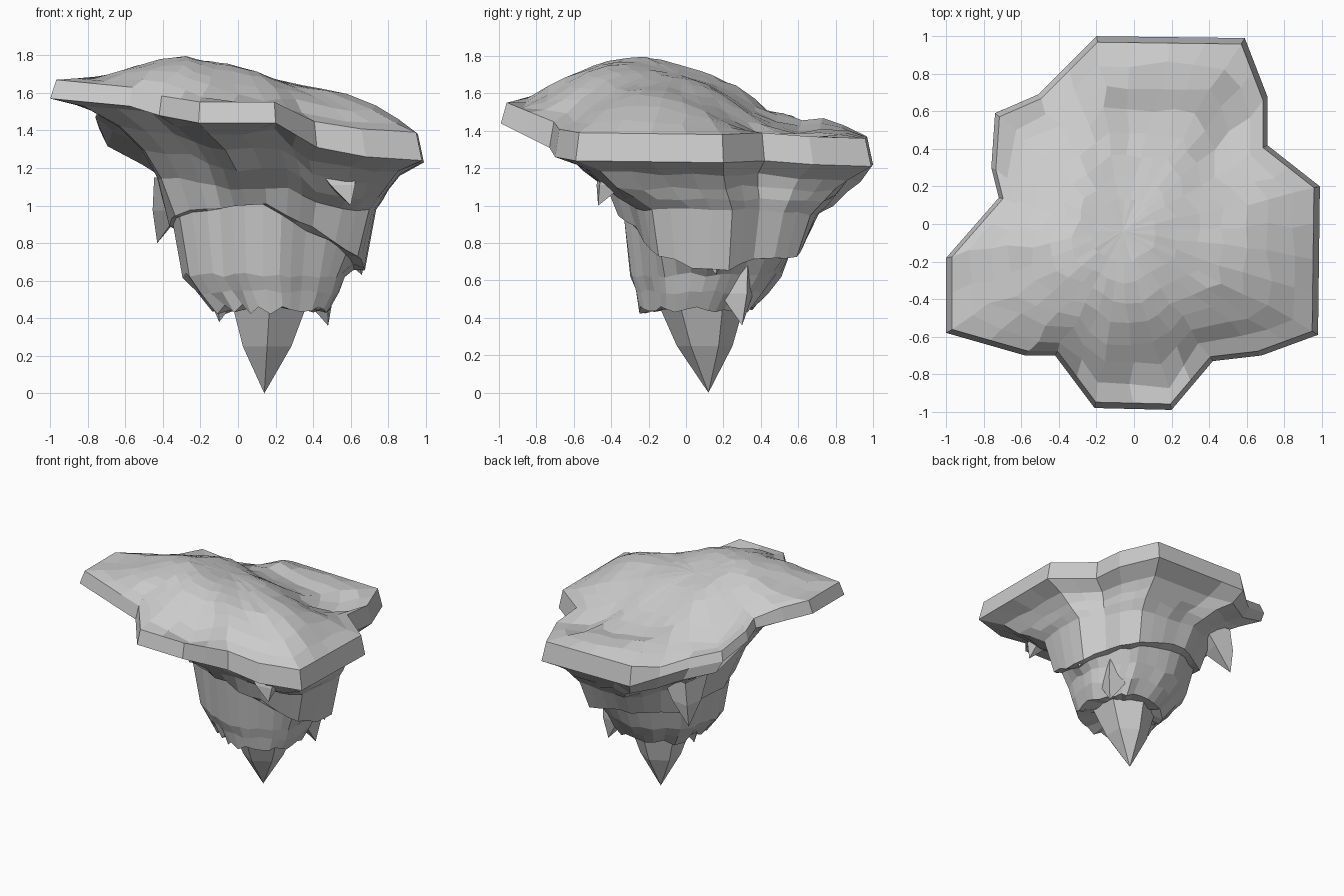
import bpy, bmesh, math, random
from mathutils import Vector

if "Cube" in bpy.data.objects:
    bpy.data.objects.remove(bpy.data.objects["Cube"])

random.seed(4)
rock = bpy.data.materials.new("grey_rock")
rock.diffuse_color = (0.6, 0.6, 0.6, 1)
rock.use_nodes = True
rock.node_tree.nodes["Principled BSDF"].inputs["Base Color"].default_value = rock.diffuse_color

# Lobed plateau outline: x, y, height of lower rim edge
OUTLINE = [(-.2, 1, 1.22), (.59, .99, 1.21), (.71, .68, 1.22), (.71, .42, 1.24),
           (.99, .2, 1.23), (.98, -.59, 1.24), (.68, -.7, 1.26), (.42, -.73, 1.31),
           (.2, -.99, 1.44), (-.21, -.98, 1.44), (-.42, -.7, 1.48), (-.58, -.7, 1.53),
           (-1, -.58, 1.57), (-1, -.18, 1.57), (-.72, .14, 1.50), (-.76, .3, 1.47),
           (-.74, .59, 1.41), (-.51, .69, 1.33)]
CENTRE = Vector((-.06, -.04))


def densify(points, step=.2):
    out = []
    for a, b in zip(points, points[1:] + points[:1]):
        a, b = Vector(a), Vector(b)
        n = max(1, round((b - a).length / step))
        out += [a.lerp(b, i / n) for i in range(n)]
    return out


def jitter(s):
    return random.uniform(-s, s)


def loft(name, rings, end):
    """Skin a list of equal rings and close the last one onto a point."""
    bm = bmesh.new()
    loops = [[bm.verts.new(p) for p in r] for r in rings]
    n = len(loops[0])
    for a, b in zip(loops, loops[1:]):
        for i in range(n):
            j = (i + 1) % n
            bm.faces.new((a[i], a[j], b[j], b[i]))
    e = bm.verts.new(end)
    for i in range(n):
        bm.faces.new((loops[-1][i], loops[-1][(i + 1) % n], e))
    bmesh.ops.recalc_face_normals(bm, faces=bm.faces)
    me = bpy.data.meshes.new(name)
    bm.to_mesh(me)
    bm.free()
    me.materials.append(rock)
    ob = bpy.data.objects.new(name, me)
    bpy.context.collection.objects.link(ob)


def dome(x, y):
    """Ground height: ridge at front left, falling to the right and back."""
    dx, dy = x + .28, y + .28
    slope = .23 * (1 - .5 * max(0, y)) if dx > 0 else -.2
    fall = min(.28, .55 * dy * dy)
    if y < -.28 and x < -.3:                                              # left lobe stays high
        fall *= .5
    z = 1.795 - slope * dx - fall
    z -= .05 * math.exp(-((y - .63) / .09) ** 2)                          # back gully
    z -= .06 * math.exp(-((x - .48) ** 2 + (y - .38) ** 2) / .03)         # notches
    z -= .06 * math.exp(-((x - .45) ** 2 + (y + .55) ** 2) / .03)
    z += .016 * math.sin(9 * x + 4 * y) * math.cos(8 * y - 3 * x)
    return min(z, 1.80)


rim = densify(OUTLINE)

# Plateau: bevelled rim band, then terrain rings
rim_top = []
for p in rim:
    thick = .10 + .05 * max(0, min(1, (1.5 - p.z) / .25))
    if p.x < -.3 and p.y > .1:
        thick = .07
    rim_top.append(Vector((p.x * .968, p.y * .968, p.z + thick)))
plateau = [rim, rim_top]
for t, w in ((.9, .55), (.79, .2), (.67, .05), (.55, 0), (.43, 0), (.31, 0), (.19, 0)):
    ring = []
    for p in rim_top:
        d = p.xy - CENTRE
        d = d.lerp(d.normalized() * .85, .7 * (1 - t))
        x, y = CENTRE + d * t
        s = .025 * t
        x, y = x + jitter(s), y + jitter(s)
        z = w * p.z + (1 - w) * dome(x, y) + jitter(.01 * t)
        ring.append((x, y, min(z, 1.80)))
    plateau.append(ring)
loft("plateau", plateau, (*CENTRE, dome(*CENTRE)))


def tier(x0, x1, y0, y1, height, round_, rough=.016):
    """Outline squeezed into a box and partly rounded; height(point, u, v)."""
    ring = []
    for p in rim:
        a = math.atan2(p.y, p.x)
        u = p.x + (math.cos(a) - p.x) * round_
        v = p.y + (math.sin(a) - p.y) * round_
        bulge = 2 * max(0, -p.x) * max(0, p.y) * (.6 - round_) if round_ < .6 else 0
        s = 1 + .3 * bulge                                                # swollen back-left flank
        ring.append(Vector((((x0 + x1) / 2 + u * (x1 - x0) / 2) * s,
                            ((y0 + y1) / 2 + v * (y1 - y0) / 2) * s,
                            height(p, u, v) - .1 * bulge + jitter(rough))))
    return ring


def tilted(k, level):
    return lambda p, u, v: k * p.z + level


def skirt(p, u, v):
    """Lower edge of the outer shell: high in front, low at right and back."""
    return .88 - .23 * max(0, u) * (1 - .6 * max(0, v)) + .13 * max(0, -v) - .09 * max(0, v)


# Underside: flared shell, a ledge under its edge, then the inner body
loft("rock_underside", [
    rim,
    tier(-.82, .87, -.80, .87, tilted(1.10, -.19), 0),
    tier(-.64, .81, -.68, .81, tilted(1.00, -.14), .1),
    tier(-.52, .78, -.56, .76, tilted(.80, .04), .25),
    tier(-.44, .74, -.43, .70, tilted(.55, .29), .4),
    tier(-.37, .68, -.37, .63, skirt, .5),
    tier(-.35, .62, -.34, .57, skirt, .6),
    tier(-.30, .57, -.30, .51, tilted(0, .63), .7),
    tier(-.23, .54, -.27, .44, tilted(0, .54), .7),
    tier(-.14, .49, -.25, .36, tilted(0, .45), .7, .03),
    tier(-.02, .36, -.08, .24, tilted(0, .46), .9, .01)], (.14, .12, .42))


def spike(name, tip, base, radius, sides, turn=0):
    top, low = Vector(base), Vector(tip)
    rings = []
    for f, s in ((0, 1), (.5, .62)):
        c = top.lerp(low, f)
        rings.append([c + Vector((math.cos(turn + k * math.tau / sides) * radius * s,
                                  math.sin(turn + k * math.tau / sides) * radius * s, 0))
                      for k in range(sides)])
    loft(name, rings, low)


# Lowest point of the island and the shards hanging round the body
spike("rock_tip", (.14, .12, 0), (.17, .08, .50), .24, 6, -math.pi / 2)
for tip, base, r in [((-.43, .58, .80), (-.31, .46, 1.15), .17),
                     ((.60, -.47, 1.00), (.50, -.34, 1.22), .15),
                     ((.66, .16, .63), (.50, .14, .95), .17),
                     ((.48, .30, .36), (.36, .24, .70), .17),
                     ((-.10, .04, .38), (-.04, .06, .75), .19)]:
    spike("rock_shard", tip, base, r, 4, math.atan2(tip[1], tip[0]))
